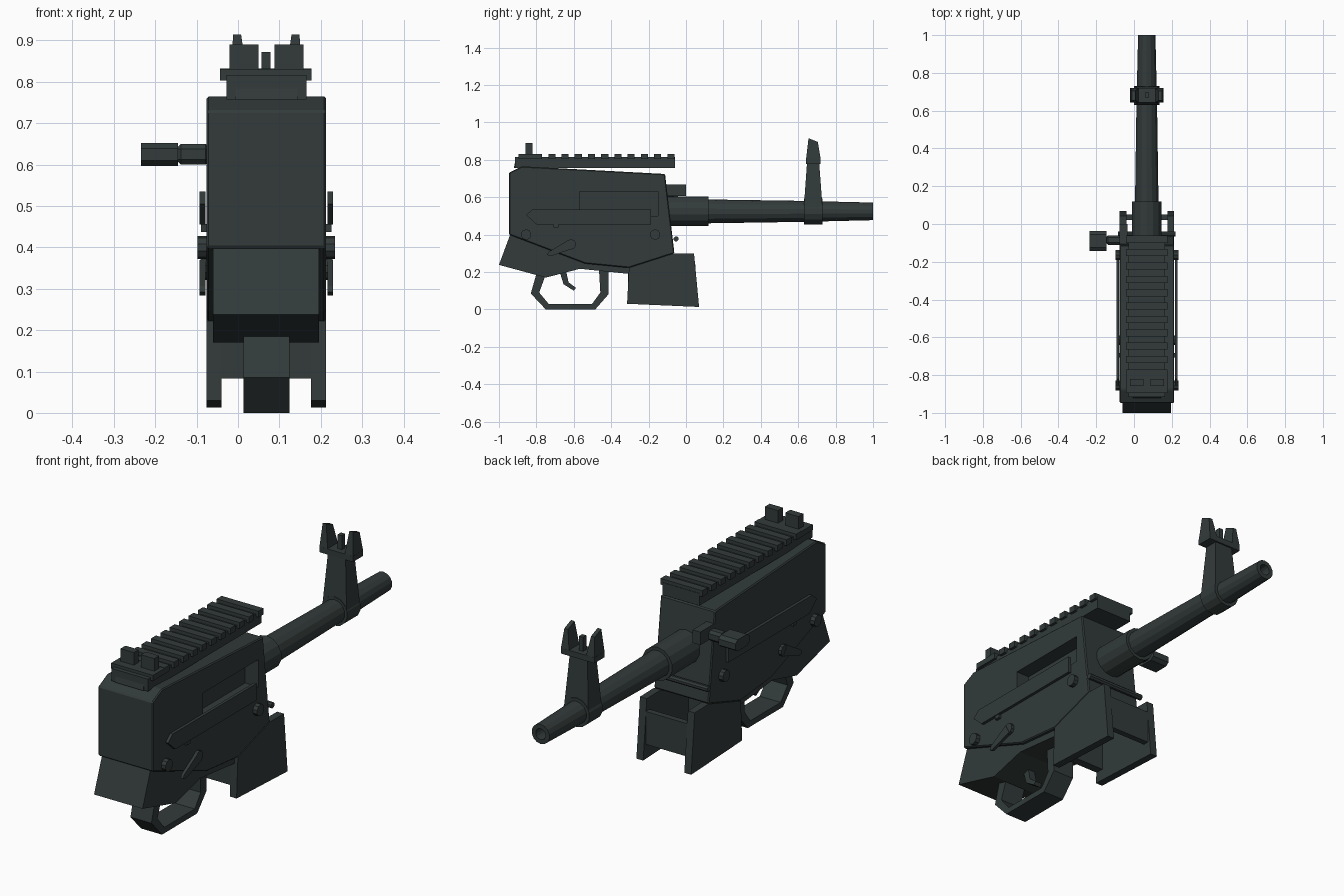
import bpy, bmesh, math
from mathutils import Matrix

if "Cube" in bpy.data.objects:
    bpy.data.objects.remove(bpy.data.objects["Cube"])

CX = 0.0685            # centre line of the body
L, R = -0.076, 0.213   # body sides

mat = bpy.data.materials.new("dark_gunmetal")
mat.diffuse_color = (0.032, 0.043, 0.042, 1)
mat.use_nodes = True
mat.node_tree.nodes["Principled BSDF"].inputs["Base Color"].default_value = mat.diffuse_color


def finish(name, bm):
    bmesh.ops.recalc_face_normals(bm, faces=bm.faces)
    me = bpy.data.meshes.new(name)
    bm.to_mesh(me)
    bm.free()
    me.materials.append(mat)
    ob = bpy.data.objects.new(name, me)
    bpy.context.collection.objects.link(ob)
    return ob


def prism(name, pts, x0, x1, bevel=0):
    """Extrude a side profile of (y, z) points from x0 to x1."""
    bm = bmesh.new()
    a = [bm.verts.new((x0, y, z)) for y, z in pts]
    b = [bm.verts.new((x1, y, z)) for y, z in pts]
    bm.faces.new(a)
    bm.faces.new(b[::-1])
    n = len(pts)
    for i in range(n):
        j = (i + 1) % n
        bm.faces.new((a[i], b[i], b[j], a[j]))
    if bevel:
        bmesh.ops.bevel(bm, geom=bm.edges[:], offset=bevel, segments=1, affect='EDGES')
    return finish(name, bm)


def box(name, x0, x1, y0, y1, z0, z1, bevel=0):
    return prism(name, [(y0, z0), (y1, z0), (y1, z1), (y0, z1)], x0, x1, bevel)


def frustum(name, lo, hi):
    """Tapered block: lo and hi are (x0, x1, y0, y1, z)."""
    bm = bmesh.new()
    q = [[bm.verts.new(p) for p in ((x0, y0, z), (x1, y0, z), (x1, y1, z), (x0, y1, z))]
         for x0, x1, y0, y1, z in (lo, hi)]
    bm.faces.new(q[0])
    bm.faces.new(q[1])
    for i in range(4):
        j = (i + 1) % 4
        bm.faces.new((q[0][i], q[0][j], q[1][j], q[1][i]))
    return finish(name, bm)


def disc(name, y, z, r, x0, x1, n=10):
    pts = [(y + r * math.cos(2 * math.pi * (i + .5) / n), z + r * math.sin(2 * math.pi * (i + .5) / n))
           for i in range(n)]
    return prism(name, pts, x0, x1)


def both_sides(fn, name, *args, x0, x1):
    """Build a part on the right and its reflection on the left."""
    fn("right_" + name, *args, x0, x1)
    fn("left_" + name, *args, 2 * CX - x1, 2 * CX - x0)


def lathe(name, rings, z, n=14):
    """Revolve (y, radius) rings about the barrel axis."""
    bm = bmesh.new()
    loops = [[bm.verts.new((CX - .001 + r * math.cos(2 * math.pi * (i + .5) / n), y,
                            z + r * math.sin(2 * math.pi * (i + .5) / n))) for i in range(n)]
             for y, r in rings]
    for a, b in zip(loops, loops[1:]):
        for i in range(n):
            j = (i + 1) % n
            bm.faces.new((a[i], a[j], b[j], b[i]))
    bm.faces.new(loops[0])
    bm.faces.new(loops[-1])
    return finish(name, bm)


# Receiver body with ejection port cut in the right side
body = prism("receiver_body", [(-.947, .40), (-.947, .73), (-.877, .765), (-.112, .724),
                               (-.062, .30), (-.305, .222), (-.54, .245)], L, R, .005)
cutter = box("port_cutter", R - .07, R + .05, -.57, -.15, .50, .63)
cutter.hide_render = True
cutter.hide_viewport = True
mod = body.modifiers.new("port", 'BOOLEAN')
mod.object = cutter
mod.operation = 'DIFFERENCE'
mod.solver = 'EXACT'

# Narrower lower housing behind the trigger
prism("lower_housing", [(-.94, .40), (-1.0, .238), (-.75, .17), (-.567, .217),
                        (-.306, .19), (-.306, .23), (-.54, .27), (-.9, .41)], -.06, .196)

# Open magazine well: two side walls, front and rear cross pieces
both_sides(prism, "magazine_well_wall", [(-.305, .222), (-.315, .03), (.07, .013), (.043, .298), (-.062, .30)],
           x0=R - .036, x1=R)
box("magazine_well_front_bar", L + .036, R - .036, .022, .05, .083, .24)
box("magazine_well_rear_wall", L + .036, R - .036, -.31, -.27, .083, .235)

# Side rails, pins and selector levers
both_sides(prism, "side_plate", [(-.855, .505), (-.80, .455), (-.187, .455), (-.187, .535), (-.82, .535)],
           x0=.216, x1=.230)
both_sides(box_nub := lambda n, a, b: box(n, a, b, -.708, -.682, .437, .457), "plate_tab", x0=R - .002, x1=.226)
for label, y in (("rear", -.855), ("front", -.165)):
    both_sides(disc, label + "_pin", y, .40, .028, x0=R - .004, x1=.235)
both_sides(disc, "selector_hub", -.615, .348, .027, x0=R - .004, x1=.228)
both_sides(prism, "selector_lever", [(-.605, .325), (-.725, .284), (-.742, .292), (-.735, .307), (-.63, .37)],
           x0=.216, x1=.230)
disc("front_cross_pin", -.053, .377, .014, L - .008, R + .008, 8)

# Trigger guard and trigger
outer = [(-.80, .19), (-.83, .085), (-.75, 0), (-.485, 0), (-.415, .08), (-.415, .21)]
inner = [(-.465, .21), (-.458, .09), (-.503, .028), (-.733, .028), (-.785, .09), (-.752, .18)]
prism("trigger_guard", outer + inner, .013, .124)
prism("trigger", [(-.675, .20), (-.655, .135), (-.60, .10), (-.588, .115), (-.628, .145), (-.64, .20)], .05, .087)

# Barrel with collar, taper and bore
lathe("barrel_collar", [(-.12, .079), (.12, .079)], .524)
lathe("barrel", [(.10, .064), (.63, .056), (1.0, .047), (1.0, .026), (.9, .026)], .524)

# Front sight: ring, tower, cross plate, ears and post
lathe("front_sight_ring", [(.63, .069), (.73, .069)], .524)
frustum("front_sight_tower", (.005, .132, .63, .73, .545), (.022, .115, .647, .712, .785))
box("front_sight_plate", -.02, .157, .642, .72, .778, .805)
for label, s in (("left", -1), ("right", 1)):
    prism_lo = sorted((CX + s * .088, CX + s * .045))
    prism_hi = sorted((CX + s * .080, CX + s * .061))
    ear = frustum(label + "_front_sight_ear", (*prism_lo, .642, .72, .803), (*prism_hi, .655, .705, .905))
    for v in ear.data.vertices:              # slanted ear tops
        if v.co.z > .85:
            v.co.z += .01 if v.co.y < .68 else -.01
box("front_sight_post", .057, .079, .67, .695, .80, .872)

# Top rail with cross teeth
box("rail_base", -.028, .165, -.915, -.06, .757, .816)
for i in range(11):
    y = -.081 - i * .0707
    box("rail_tooth_%d" % (i + 1), -.043, .178, y - .019, y + .019, .803, .832)

# Rear sight: base with two blocks
box("rear_sight_base", -.043, .178, -.895, -.775, .803, .83)
prism("rear_sight_ramp", [(-.92, .757), (-.91, .81), (-.80, .81), (-.80, .757)], -.006, .144)
for label, x in (("left", -.02), ("right", .088)):
    box(label + "_rear_sight_block", x, x + .07, -.857, -.82, .82, .89)

# Charging handle on the left
box("handle_slide", L, -.035, -.11, 0, .605, .667)
box("handle_rod", -.15, L + .01, -.11, -.06, .60, .65, .012)
prism("handle_knob", [(-.143, .61), (-.125, .597), (-.055, .597), (-.037, .61),
                      (-.037, .639), (-.055, .652), (-.125, .652), (-.143, .639)], -.235, -.145)
